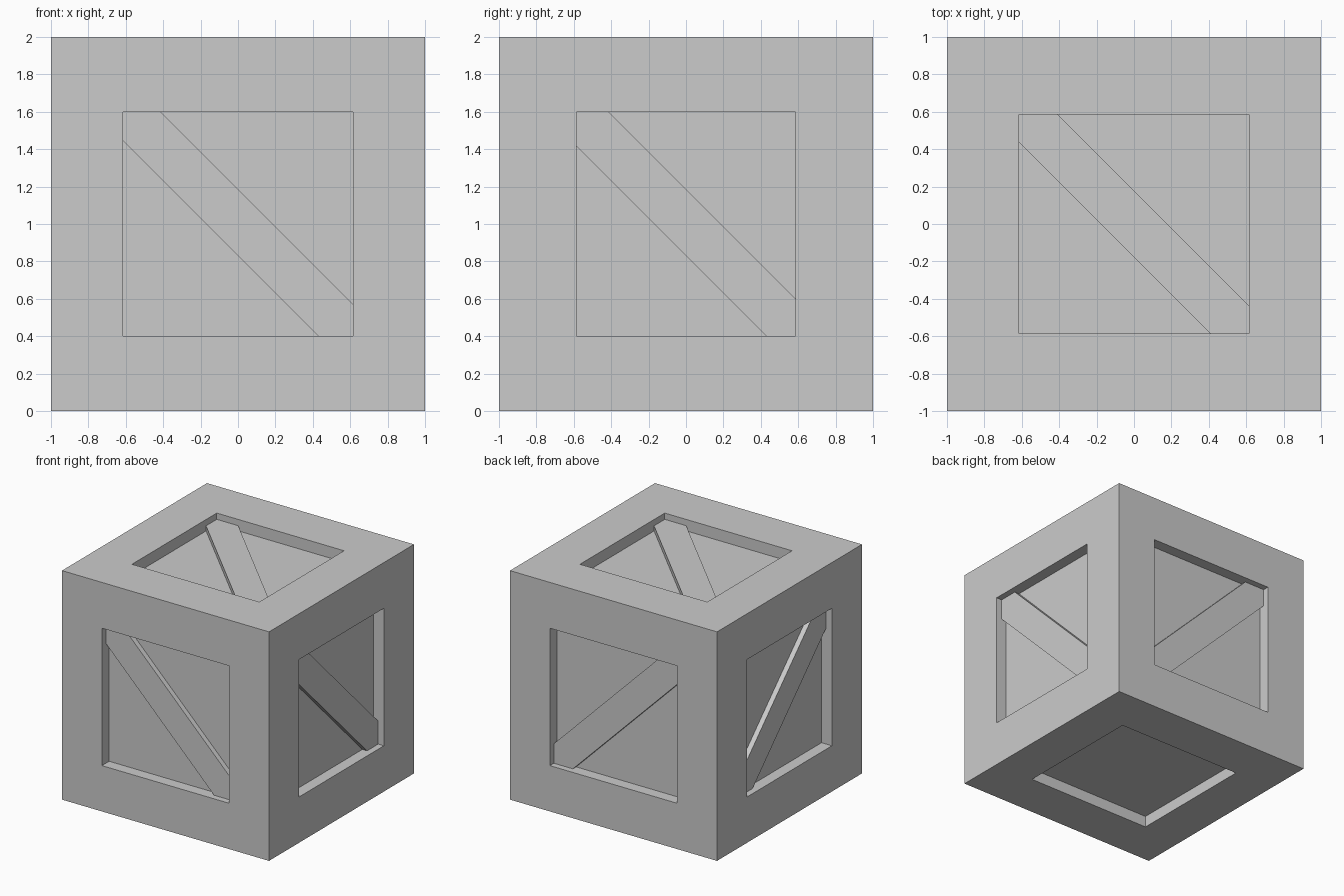
import bpy, bmesh
from math import radians
from mathutils import Matrix, Vector

if "Cube" in bpy.data.objects:
    bpy.data.objects.remove(bpy.data.objects["Cube"])

OPEN = Vector((0.615, 0.585, 0.60))   # half sizes of the panel openings
PANEL_DEPTH = 0.10                    # recess of the panels
BRACE_DEPTH = 0.055                   # recess of the brace faces
CENTRE = Vector((0, 0, 1))


def finish(name, bm):
    mesh = bpy.data.meshes.new(name)
    bm.to_mesh(mesh)
    bm.free()
    obj = bpy.data.objects.new(name, mesh)
    bpy.context.collection.objects.link(obj)
    return obj


# Crate body: cube with every side inset and pushed in to leave a frame
bm = bmesh.new()
bmesh.ops.create_cube(bm, size=2)
bm.normal_update()
for side in list(bm.faces):
    normal = side.normal.copy()
    bmesh.ops.inset_individual(bm, faces=[side], thickness=0.4)
    for v in side.verts:
        for i in range(3):
            if abs(normal[i]) < 0.5:
                v.co[i] = OPEN[i] if v.co[i] > 0 else -OPEN[i]
    panel = bmesh.ops.extrude_discrete_faces(bm, faces=[side])["faces"][0]
    bmesh.ops.translate(bm, verts=panel.verts, vec=-normal * PANEL_DEPTH)
bmesh.ops.recalc_face_normals(bm, faces=bm.faces)
bmesh.ops.translate(bm, verts=bm.verts, vec=CENTRE)
finish("crate_body", bm)


# Diagonal brace: flat bar whose ends are tucked into the frame
def brace(name, normal, axis, shift=0.0):
    n = Vector(normal)
    along = Vector(axis).normalized()
    across = n.cross(along)
    thick = PANEL_DEPTH - BRACE_DEPTH + 0.01
    rot = Matrix((along, across, n)).transposed().to_4x4()
    pos = CENTRE + n * (1 - BRACE_DEPTH - thick / 2) + Vector((0, 0, shift))
    size = Matrix.Diagonal((1.78, 0.251, thick, 1))
    bm = bmesh.new()
    bmesh.ops.create_cube(bm, size=1, matrix=Matrix.Translation(pos) @ rot @ size)
    finish(name, bm)


brace("front_brace", (0, -1, 0), (1, 0, -1), 0.008)
brace("back_brace", (0, 1, 0), (1, 0, -1), 0.008)
brace("right_brace", (1, 0, 0), (0, 1, -1), 0.008)
brace("left_brace", (-1, 0, 0), (0, 1, -1), 0.008)
brace("top_brace", (0, 0, 1), (1, -1, 0))
